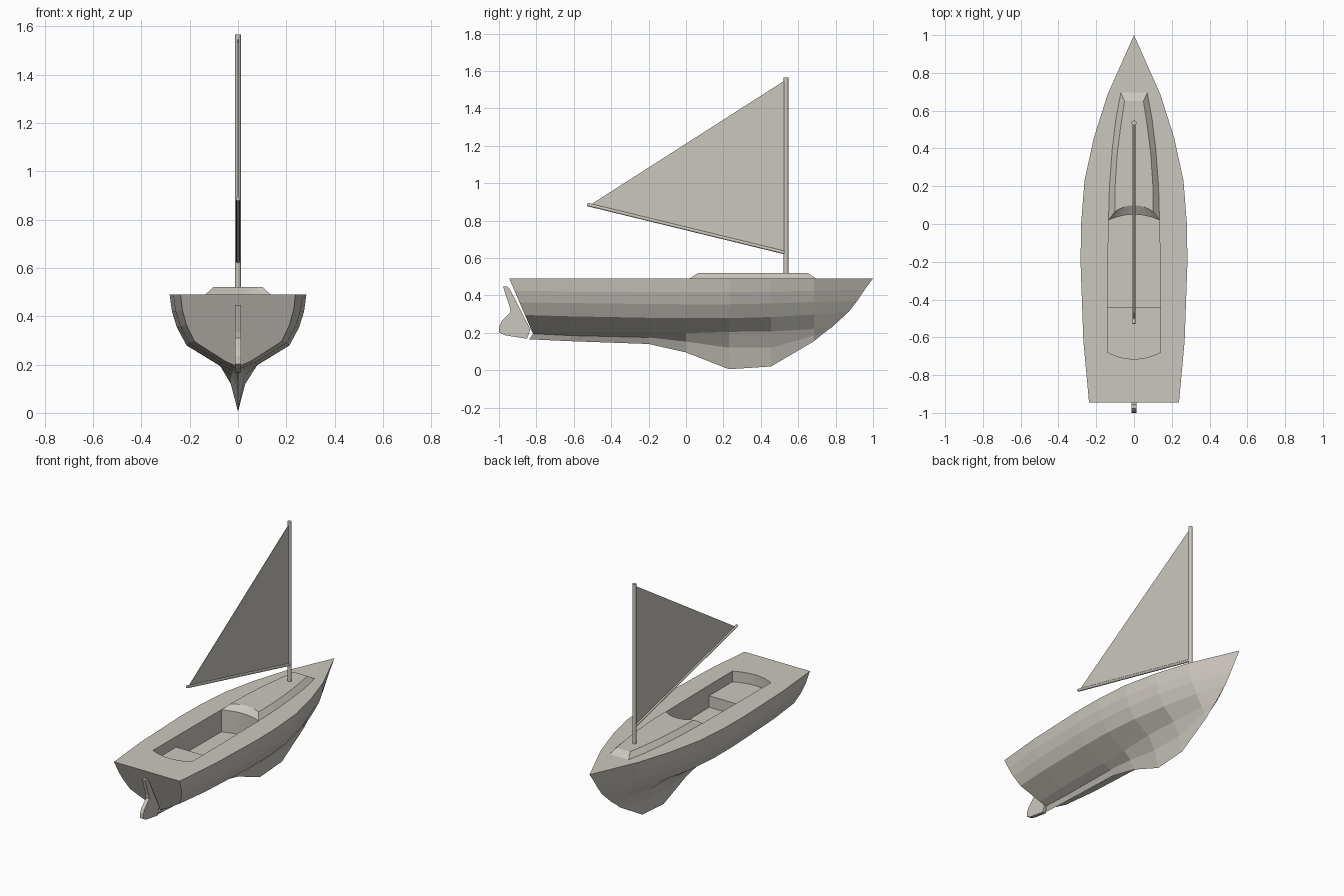
import bpy, bmesh, math
from mathutils import Vector

if "Cube" in bpy.data.objects:
    bpy.data.objects.remove(bpy.data.objects["Cube"])

mat = bpy.data.materials.new("warm grey")
mat.diffuse_color = (0.6, 0.57, 0.52, 1)
mat.use_nodes = True
mat.node_tree.nodes["Principled BSDF"].inputs["Base Color"].default_value = mat.diffuse_color


def make(name, bm):
    bmesh.ops.recalc_face_normals(bm, faces=bm.faces)
    me = bpy.data.meshes.new(name)
    bm.to_mesh(me)
    bm.free()
    me.materials.append(mat)
    ob = bpy.data.objects.new(name, me)
    bpy.context.collection.objects.link(ob)
    return ob


def loft(name, lower, upper, bottom=True):
    """Solid between two matching outlines."""
    bm = bmesh.new()
    a = [bm.verts.new(p) for p in lower]
    b = [bm.verts.new(p) for p in upper]
    n = len(a)
    for i in range(n):
        j = (i + 1) % n
        bm.faces.new((a[i], a[j], b[j], b[i]))
    bm.faces.new(b)
    if bottom:
        bm.faces.new(a[::-1])
    return make(name, bm)


def prism(name, outline, z0, z1):
    return loft(name, [(x, y, z0) for x, y in outline], [(x, y, z1) for x, y in outline])


def plate(name, outline, half):
    """Side profile (y, z) given thickness across x."""
    return loft(name, [(-half, y, z) for y, z in outline], [(half, y, z) for y, z in outline])


def rod(name, a, b, r):
    a, b = Vector(a), Vector(b)
    bm = bmesh.new()
    bmesh.ops.create_cone(bm, cap_ends=True, segments=10, radius1=r, radius2=r, depth=(b - a).length)
    ob = make(name, bm)
    ob.location = (a + b) / 2
    ob.rotation_euler = (b - a).to_track_quat('Z', 'Y').to_euler()
    for p in ob.data.polygons:
        p.use_smooth = len(p.vertices) == 4
    return ob


def arc(w, y_side, y_mid, n=8):
    """Bowed edge running from +w to -w."""
    return [(w * (1 - 2 * i / n), y_mid + (y_side - y_mid) * (1 - 2 * i / n) ** 2) for i in range(n + 1)]


# Hull stations: y, deck x, chine x, chine z, bilge x, bilge z, keel side x, keel side z, keel z
DECK = 0.49
stations = [
    (None, 0.238, 0.18, 0.295, 0.055, 0.215, 0.012, 0.195, 0.165),
    (-0.62, 0.268, 0.20, 0.288, 0.07, 0.208, 0.015, 0.185, 0.155),
    (-0.20, 0.283, 0.213, 0.28, 0.08, 0.20, 0.02, 0.175, 0.14),
    (0.0, 0.28, 0.211, 0.278, 0.08, 0.198, 0.027, 0.153, 0.095),
    (0.23, 0.262, 0.19, 0.278, 0.08, 0.205, 0.03, 0.12, 0.005),
    (0.455, 0.213, 0.145, 0.284, 0.065, 0.207, 0.025, 0.12, 0.02),
    (0.685, 0.14, 0.08, 0.297, 0.035, 0.22, 0.014, 0.185, 0.155),
]
stem = [(1.0, DECK), (0.955, 0.43), (0.915, 0.37), (0.87, 0.312), (0.78, 0.23), (0.73, 0.193)]

bm = bmesh.new()
sides = {1: [], -1: []}
for y, dx, cx, cz, bx, bz, kx, kz, kb in stations:
    pts = [(dx, DECK)]
    pts += [(cx + (dx - cx) * f, cz + (DECK - cz) * g) for f, g in ((0.86, 0.66), (0.57, 0.35))]
    pts += [(cx, cz), (bx, bz), (kx, kz)]
    at = lambda z: y if y is not None else -0.945 + (DECK - z) * 0.43
    keel = bm.verts.new((0, -0.838 if y is None else y, kb))
    for s in sides:
        sides[s].append([bm.verts.new((s * x, at(z), z)) for x, z in pts] + [keel])
tip = [bm.verts.new((0, y, z)) for y, z in stem]
tip.append(sides[1][-1][-1])
for s in sides:
    rows = sides[s] + [tip]
    for r, q in zip(rows, rows[1:]):
        for i in range(6):
            f = list(dict.fromkeys((r[i], q[i], q[i + 1], r[i + 1])))
            bm.faces.new(f if s > 0 else f[::-1])
# Transom and deck
p, q = sides[1][0], sides[-1][0]
for i in range(6):
    bm.faces.new(list(dict.fromkeys((p[i], p[i + 1], q[i + 1], q[i]))))
bm.faces.new([r[0] for r in sides[1]] + [tip[0]] + [r[0] for r in sides[-1]][::-1])
hull = make("hull", bm)

# Cockpit well and raised stern seat, cut from the hull
bulkhead = arc(0.135, 0.02, 0.05)
stern = [(x, y) for x, y in arc(0.14, -0.68, -0.715)]
well = prism("well_cutter", [(-0.14, -0.44), (0.14, -0.44)] + bulkhead, 0.345, 0.7)
seat = prism("seat_cutter", stern[::-1] + [(0.14, -0.43), (-0.14, -0.43)], 0.42, 0.7)
for c in (well, seat):
    m = hull.modifiers.new(c.name, 'BOOLEAN')
    m.operation = 'DIFFERENCE'
    m.solver = 'EXACT'
    m.object = c
    c.hide_render = True
    c.hide_viewport = True

# Cabin roof
edge = [(0.13, 0.2), (0.115, 0.4), (0.095, 0.56), (0.07, 0.695)]
top_edge = [(0.1, 0.2), (0.088, 0.38), (0.07, 0.52), (0.05, 0.65)]
mirror = lambda e: [(-x, y) for x, y in e]
low = bulkhead + mirror(edge) + edge[::-1]
high = arc(0.102, 0.065, 0.1) + mirror(top_edge) + top_edge[::-1]
loft("cabin_roof", [(x, y, DECK) for x, y in low], [(x, y, 0.52) for x, y in high], bottom=False)

# Rig
rod("mast", (0, 0.535, 0.515), (0, 0.535, 1.565), 0.013)
rod("boom", (0, 0.53, 0.628), (0, -0.528, 0.886), 0.009)
plate("sail", [(0.53, 1.55), (-0.51, 0.885), (0.53, 0.632)], 0.002)

# Rudder
plate("rudder", [(-0.978, 0.447), (-0.955, 0.447), (-0.94, 0.43), (-0.832, 0.218), (-0.85, 0.168),
                 (-0.97, 0.187), (-1.0, 0.203), (-0.998, 0.235), (-0.985, 0.262), (-0.938, 0.31),
                 (-0.942, 0.335)], 0.012)
